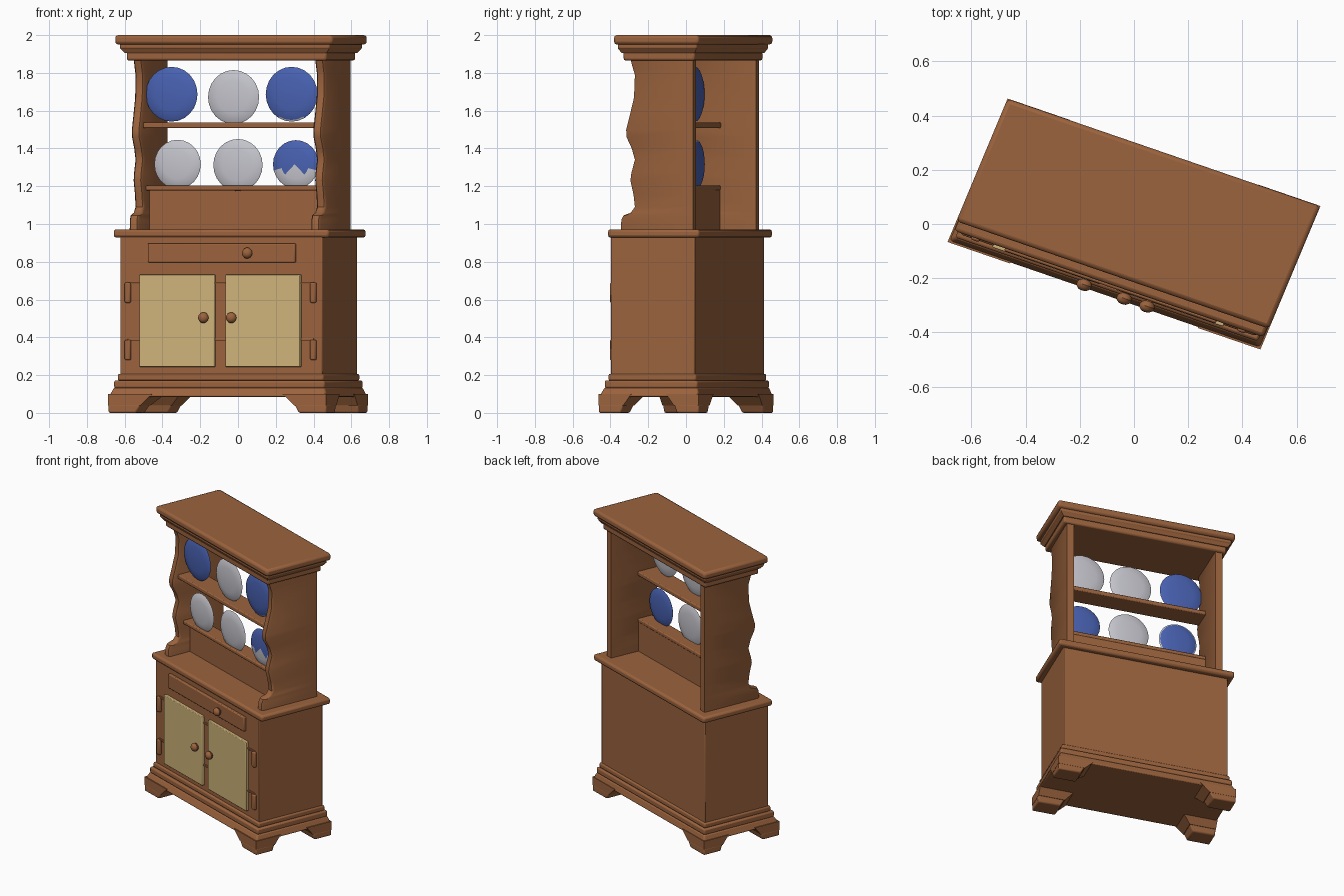
import bpy, bmesh, math
from mathutils import Matrix

if "Cube" in bpy.data.objects:
    bpy.data.objects.remove(bpy.data.objects["Cube"])

# The cabinet stands turned (and slightly skewed): a = width axis, b = depth axis
TURN = Matrix(((0.946, 0.386, 0, 0), (-0.325, 0.922, 0, 0), (0, 0, 1, 0), (0, 0, 0, 1)))


def material(name, rgb):
    m = bpy.data.materials.new(name)
    m.diffuse_color = (*rgb, 1)
    m.use_nodes = True
    m.node_tree.nodes["Principled BSDF"].inputs["Base Color"].default_value = m.diffuse_color
    return m


WOOD = material("brown wood", (0.33, 0.125, 0.047))
CREAM = material("tan panel", (0.62, 0.45, 0.19))
BLUE = material("blue china", (0.065, 0.12, 0.44))
WHITE = material("white china", (0.55, 0.55, 0.60))


def finish(name, bm, mats, bevel=0.0, segments=2):
    bmesh.ops.recalc_face_normals(bm, faces=bm.faces)
    me = bpy.data.meshes.new(name)
    bm.to_mesh(me)
    bm.free()
    me.transform(TURN)
    for m in mats:
        me.materials.append(m)
    ob = bpy.data.objects.new(name, me)
    bpy.context.collection.objects.link(ob)
    if bevel:
        mod = ob.modifiers.new("bevel", "BEVEL")
        mod.width, mod.segments, mod.limit_method = bevel, segments, "ANGLE"
    return ob


def slab(name, z0, z1, low, high=None, mat=WOOD, bevel=0.006):
    """Box (or frustum) between two a0,a1,b0,b1 rectangles."""
    bm = bmesh.new()
    rings = []
    for z, (a0, a1, b0, b1) in ((z0, low), (z1, high or low)):
        rings.append([bm.verts.new(p) for p in
                      ((a0, b0, z), (a1, b0, z), (a1, b1, z), (a0, b1, z))])
    bm.faces.new(rings[0])
    bm.faces.new(rings[1])
    for i in range(4):
        j = (i + 1) % 4
        bm.faces.new((rings[0][i], rings[0][j], rings[1][j], rings[1][i]))
    return finish(name, bm, [mat], bevel)


def lathe(name, a, b, z, profile, mats, rule=None, sides=24):
    """Turned shape about the depth axis; profile is (radius, depth)."""
    bm = bmesh.new()
    rings = []
    for r, d in profile:
        if r == 0:
            rings.append([bm.verts.new((a, b + d, z))])
        else:
            rings.append([bm.verts.new((a + r * math.cos(t), b + d, z + r * math.sin(t)))
                          for t in (2 * math.pi * i / sides for i in range(sides))])
    for k in range(len(rings) - 1):
        p, q = rings[k], rings[k + 1]
        for i in range(sides):
            j = (i + 1) % sides
            if len(p) == 1:
                vs = (p[0], q[i], q[j])
            elif len(q) == 1:
                vs = (p[i], q[0], p[j])
            else:
                vs = (p[i], q[i], q[j], p[j])
            f = bm.faces.new(vs)
            if rule:
                f.material_index = rule(k, f.calc_center_median().z)
    return finish(name, bm, mats)


# Bracket feet, tapering inwards towards the floor
for sa, side in ((-1, "left"), (1, "right")):
    for sb, end in ((-1, "front"), (1, "back")):
        def rect(a_in, b_in):
            a = sorted((sa * a_in, sa * 0.61))
            b = sorted((sb * b_in, sb * 0.287))
            return (*a, *b)
        slab(f"{end}_{side}_foot_lower", 0, 0.045, rect(0.456, 0.16), rect(0.43, 0.145), bevel=0.008)
        slab(f"{end}_{side}_foot_upper", 0.04, 0.1, rect(0.43, 0.145), rect(0.366, 0.10), bevel=0)

# Plinth and base mouldings
slab("plinth", 0.085, 0.135, (-0.61, 0.61, -0.287, 0.287), (-0.59, 0.59, -0.262, 0.272), bevel=0.01)
slab("base_moulding_lower", 0.13, 0.172, (-0.59, 0.59, -0.262, 0.272), bevel=0.01)
slab("base_moulding_upper", 0.17, 0.207, (-0.577, 0.577, -0.245, 0.26), bevel=0.01)

# Cupboard body and worktop
slab("cupboard_body", 0.2, 0.94, (-0.566, 0.566, -0.232, 0.25))
slab("worktop", 0.928, 0.972, (-0.603, 0.603, -0.24, 0.286), bevel=0.014)

# Drawer, doors, hinge straps
slab("drawer", 0.796, 0.897, (-0.405, 0.42, -0.25, -0.22))
for s, side in ((-1, "left"), (1, "right")):
    lo, hi = sorted((s * 0.031, s * 0.45))
    slab(f"{side}_door", 0.244, 0.732, (lo, hi, -0.252, -0.225), mat=CREAM, bevel=0.004)
    lo, hi = sorted((s * 0.503, s * 0.535))
    for z in (0.69, 0.387):
        slab(f"{side}_hinge", z - 0.107, z, (lo, hi, -0.25, -0.228), bevel=0.007)
for z in (0.69, 0.39):
    slab("hinge_strap", z - 0.008, z + 0.004, (-0.52, 0.52, -0.24, -0.225), bevel=0.002)

# Turned knobs
KNOB = [(0, -0.045), (0.014, -0.043), (0.025, -0.034), (0.029, -0.022),
        (0.024, -0.010), (0.014, -0.003), (0.012, 0.02)]
for name, a, z in (("left_door_knob", -0.083, 0.504), ("right_door_knob", 0.073, 0.504),
                   ("drawer_knob", 0.162, 0.846)):
    lathe(name, a, -0.25, z, KNOB, [WOOD], sides=14)

# Hutch side panels with a wavy, softly rounded front edge
WAVE = [(-0.192, 0.965), (-0.190, 1.02), (-0.178, 1.045), (-0.135, 1.06), (-0.112, 1.09),
        (-0.120, 1.156), (-0.138, 1.23), (-0.132, 1.27), (-0.112, 1.34), (-0.130, 1.40),
        (-0.160, 1.46), (-0.162, 1.50), (-0.140, 1.58), (-0.117, 1.67), (-0.112, 1.79),
        (-0.122, 1.82), (-0.140, 1.88)]
for s, side in ((-1, "left"), (1, "right")):
    bm = bmesh.new()
    # cross-section columns: back inner, front inner, front nose, front outer, back outer
    cols = [[bm.verts.new((s * a, b + o if o is not None else 0.23, z)) for a, o in
             ((0.487, None), (0.481, 0.018), (0.490, 0.004), (0.508, 0.0),
              (0.526, 0.004), (0.535, 0.018), (0.535, None))] for b, z in WAVE]
    for p, q in zip(cols, cols[1:]):
        for i in range(7):
            j = (i + 1) % 7
            bm.faces.new((p[i], p[j], q[j], q[i]))
    bm.faces.new(cols[0])
    bm.faces.new(cols[-1])
    finish(f"{side}_hutch_side", bm, [WOOD])

# Shelves and low back board
slab("upper_shelf", 1.508, 1.538, (-0.487, 0.487, -0.12, 0.03))
slab("lower_shelf", 1.178, 1.204, (-0.487, 0.487, -0.08, 0.028))
slab("low_back_board", 0.965, 1.185, (-0.487, 0.487, -0.03, 0.025), bevel=0)

# Stepped cornice
slab("cornice_lower", 1.865, 1.915, (-0.56, 0.56, -0.165, 0.245), bevel=0.012)
slab("cornice_cove", 1.905, 1.93, (-0.565, 0.565, -0.17, 0.25), (-0.585, 0.585, -0.185, 0.265), bevel=0)
slab("cornice_middle", 1.925, 1.957, (-0.588, 0.588, -0.188, 0.268), bevel=0.01)
slab("cornice_top", 1.95, 2.0, (-0.61, 0.61, -0.204, 0.286), bevel=0.016)

# Plates: index 0 = white, 1 = blue; bands 0-2 face forward, 3-5 face back
PLATE = [(0, -0.018), (0.6, -0.015), (0.94, -0.006), (1, 0), (0.94, 0.005), (0.6, 0.013), (0, 0.016)]
PLATES = (
    ("upper_left_plate", -0.344, -0.068, 1.687, 0.145, lambda k, z: 1),
    ("upper_middle_plate", 0.003, -0.068, 1.672, 0.143, lambda k, z: 0),
    ("upper_right_plate", 0.328, -0.068, 1.687, 0.145, lambda k, z: int(k < 3 and z > 1.565)),
    ("lower_left_plate", -0.317, -0.052, 1.316, 0.130, lambda k, z: int(k > 3)),
    ("lower_middle_plate", 0.021, -0.052, 1.312, 0.138, lambda k, z: 0),
    ("lower_right_plate", 0.345, -0.052, 1.316, 0.128, lambda k, z: int(k > 2 or z > 1.285)),
)
for name, a, b, z, r, rule in PLATES:
    lathe(name, a, b, z, [(p * r, d) for p, d in PLATE], [WHITE, BLUE], rule)

# Smooth shading with crisp edges
for ob in bpy.data.objects:
    ob.select_set(True)
    bpy.context.view_layer.objects.active = ob
bpy.ops.object.shade_smooth_by_angle(angle=math.radians(40))
